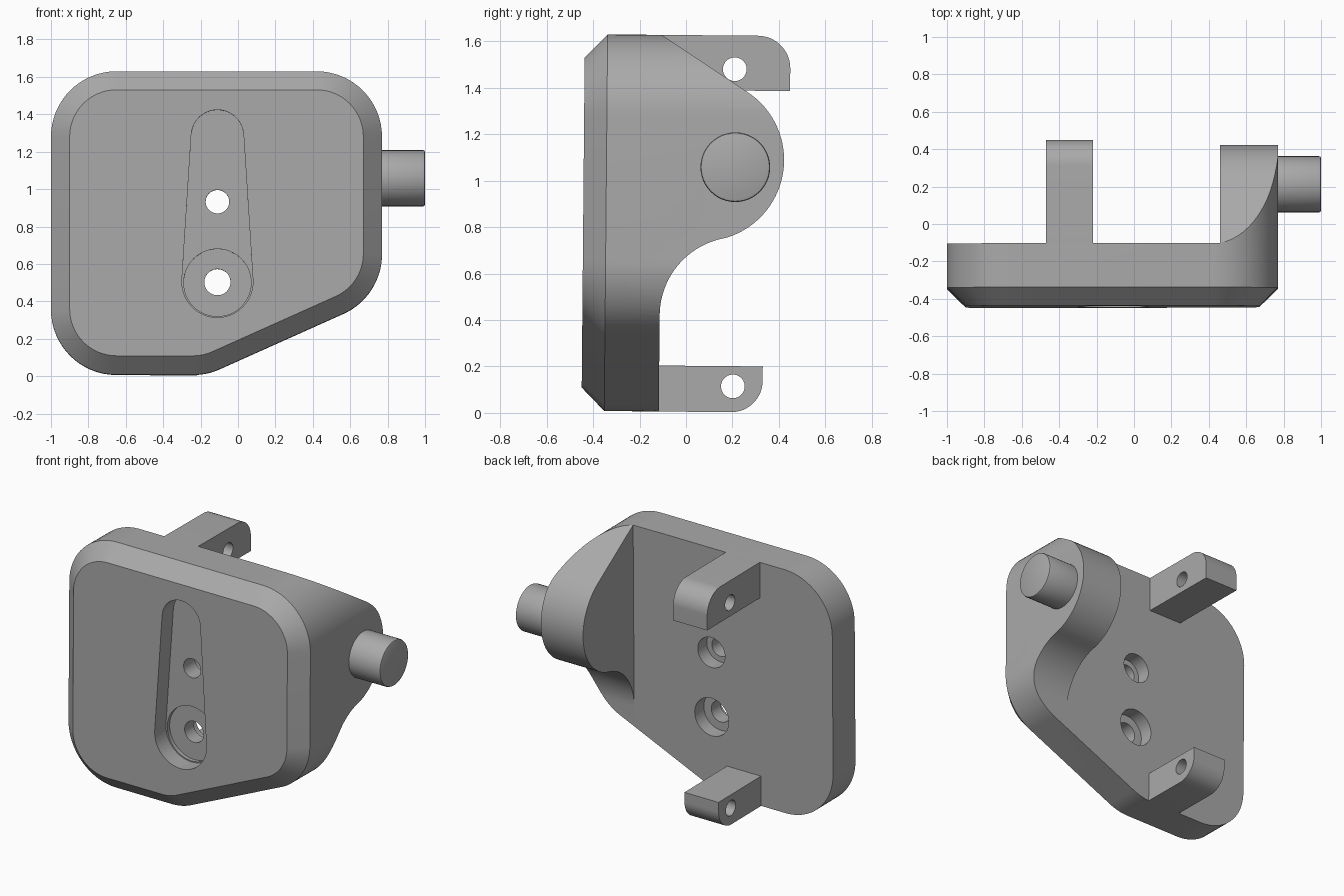
import bpy, bmesh
from math import pi, cos, sin, tan, atan2, radians
from mathutils import Vector, Matrix

cube = bpy.data.objects.get("Cube")
if cube:
    bpy.data.objects.remove(cube)

grey = bpy.data.materials.new("plain_grey")
grey.use_nodes = True
grey.diffuse_color = (0.40, 0.40, 0.40, 1)
grey.node_tree.nodes["Principled BSDF"].inputs["Base Color"].default_value = grey.diffuse_color

# The whole part leans back very slightly
LEAN = Matrix.Translation((0, 0, 0.8)) @ Matrix.Rotation(-0.009, 4, 'X') @ Matrix.Translation((0, 0, -0.8))
BACK, FRONT, SHOULDER = -0.11, -0.443, -0.345


def arc(c, r, a0, a1, n=20):
    return [(c[0] + r * cos(a0 + (a1 - a0) * i / n), c[1] + r * sin(a0 + (a1 - a0) * i / n))
            for i in range(n + 1)]


def rounded(corners, inset=0, n=16):
    """Counter-clockwise polygon; each corner is (u, v, radius)."""
    out = []
    for i, (u, v, r) in enumerate(corners):
        p = Vector((u, v))
        if r == 0:
            out.append((u, v))
            continue
        a = (Vector(corners[i - 1][:2]) - p).normalized()
        b = (Vector(corners[(i + 1) % len(corners)][:2]) - p).normalized()
        centre = p + (a + b).normalized() * r / sin(a.angle(b) / 2)
        turn = pi - a.angle(b)
        start = atan2(-a.y, -a.x) - pi / 2
        out += arc(centre, r - inset, start, start + turn, n)
    return out


def loft(name, rings):
    """Closed solid from matching rings of 3D points."""
    bm = bmesh.new()
    loops = [[bm.verts.new(p) for p in ring] for ring in rings]
    for lo, hi in zip(loops, loops[1:]):
        for i in range(len(lo)):
            j = (i + 1) % len(lo)
            bm.faces.new((lo[i], lo[j], hi[j], hi[i]))
    bm.faces.new(loops[0][::-1])
    bm.faces.new(loops[-1])
    bmesh.ops.recalc_face_normals(bm, faces=bm.faces)
    mesh = bpy.data.meshes.new(name)
    bm.to_mesh(mesh)
    bm.free()
    mesh.transform(LEAN)
    mesh.materials.append(grey)
    ob = bpy.data.objects.new(name, mesh)
    bpy.context.collection.objects.link(ob)
    return ob


def along_y(name, outline, y0, y1):
    return loft(name, [[(x, y, z) for x, z in outline] for y in (y0, y1)])


def along_x(name, outline, x0, x1):
    return loft(name, [[(x, y, z) for y, z in outline] for x in (x0, x1)])


def circle(c, r):
    return arc(c, r, 0, 2 * pi, 48)[:-1]


def cut(target, cutters):
    for cutter in cutters:
        mod = target.modifiers.new("cut", 'BOOLEAN')
        mod.operation, mod.solver, mod.object = 'DIFFERENCE', 'EXACT', cutter
        cutter.hide_render = True
    bpy.context.view_layer.update()
    mesh = bpy.data.meshes.new_from_object(target.evaluated_get(bpy.context.evaluated_depsgraph_get()))
    target.modifiers.clear()
    target.data = mesh
    for cutter in cutters:
        bpy.data.objects.remove(cutter)


# Body: bevelled plate outline carried back to the rear of the side wing
corners = [(-1, 0.005, 0.35), (-0.165, 0.005, 0.35), (0.77, 0.424, 0.35),
           (0.77, 1.627, 0.35), (-1, 1.627, 0.35)]
outer, inner = rounded(corners), rounded(corners, 0.1)
body = loft("body", [[(x, y, z) for x, z in ring] for ring, y in
                     ((inner, FRONT), (outer, SHOULDER), (outer, 0.5))])

# Remove everything behind the plate except the side wing, then shape the wing
rear_space = along_y("rear_space", [(-2, -1), (0.46, -1), (0.46, 3), (-2, 3)], BACK, 1)
lobe, hollow = (0.07, 1.09), (0.23, 0.42)
meet = atan2(hollow[1] - lobe[1], hollow[0] - lobe[0])
wing_edge = ([(BACK, -0.5)] + arc(hollow, 0.34, pi, meet + pi)
             + arc(lobe, 0.35, meet, radians(58.3), 32)[1:]
             + [(-0.3, 1.75), (1, 1.75), (1, -0.5)])
wing_space = along_x("wing_space", wing_edge, 0.3, 2)

# Front tapered slot with a round pocket, and two stepped screw holes
sx, low, high = -0.11, 0.50, 0.93
lean = 0.065
slot = arc((sx, 1.28), 0.14, lean, pi - lean) + arc((sx, low), 0.19, pi - lean, 2 * pi + lean, 32)
cutters = [rear_space, wing_space,
           along_y("slot_space", slot, -0.6, -0.325),
           along_y("pocket_space", circle((sx, low - 0.003), 0.18), -0.6, -0.30)]
for z, r, r_back in ((low, 0.07, 0.125), (high, 0.063, 0.10)):
    cutters.append(along_y("screw_space", circle((sx, z), r), -0.5, 0))
    cutters.append(along_y("screw_head_space", circle((sx, z), r_back), -0.205, 0))
cut(body, cutters)

# Rear lugs with cross holes
upper_lug = along_x("upper_lug", rounded([(BACK, 1.39, 0), (0.443, 1.39, 0), (0.443, 1.627, 0.14),
                                          (BACK, 1.627, 0)]), -0.47, -0.22)
lower_lug = along_x("lower_lug", rounded([(BACK, 0.005, 0), (0.336, 0.005, 0.135), (0.336, 0.203, 0),
                                          (BACK, 0.203, 0)]), -0.47, -0.22)
cut(upper_lug, [along_x("upper_pin_space", circle((0.204, 1.482), 0.051), -1, 1)])
cut(lower_lug, [along_x("lower_pin_space", circle((0.208, 0.116), 0.051), -1, 1)])

# Side pin with a softened end
side_pin = loft("side_pin", [[(x, y, z) for y, z in circle((0.21, 1.06), r)]
                             for x, r in ((0.76, 0.15), (0.99, 0.15), (0.997, 0.147), (1.0, 0.14))])

for ob in (body, upper_lug, lower_lug, side_pin):
    bpy.ops.object.select_all(action='DESELECT')
    ob.select_set(True)
    bpy.context.view_layer.objects.active = ob
    bpy.ops.object.shade_smooth_by_angle(angle=radians(25))
